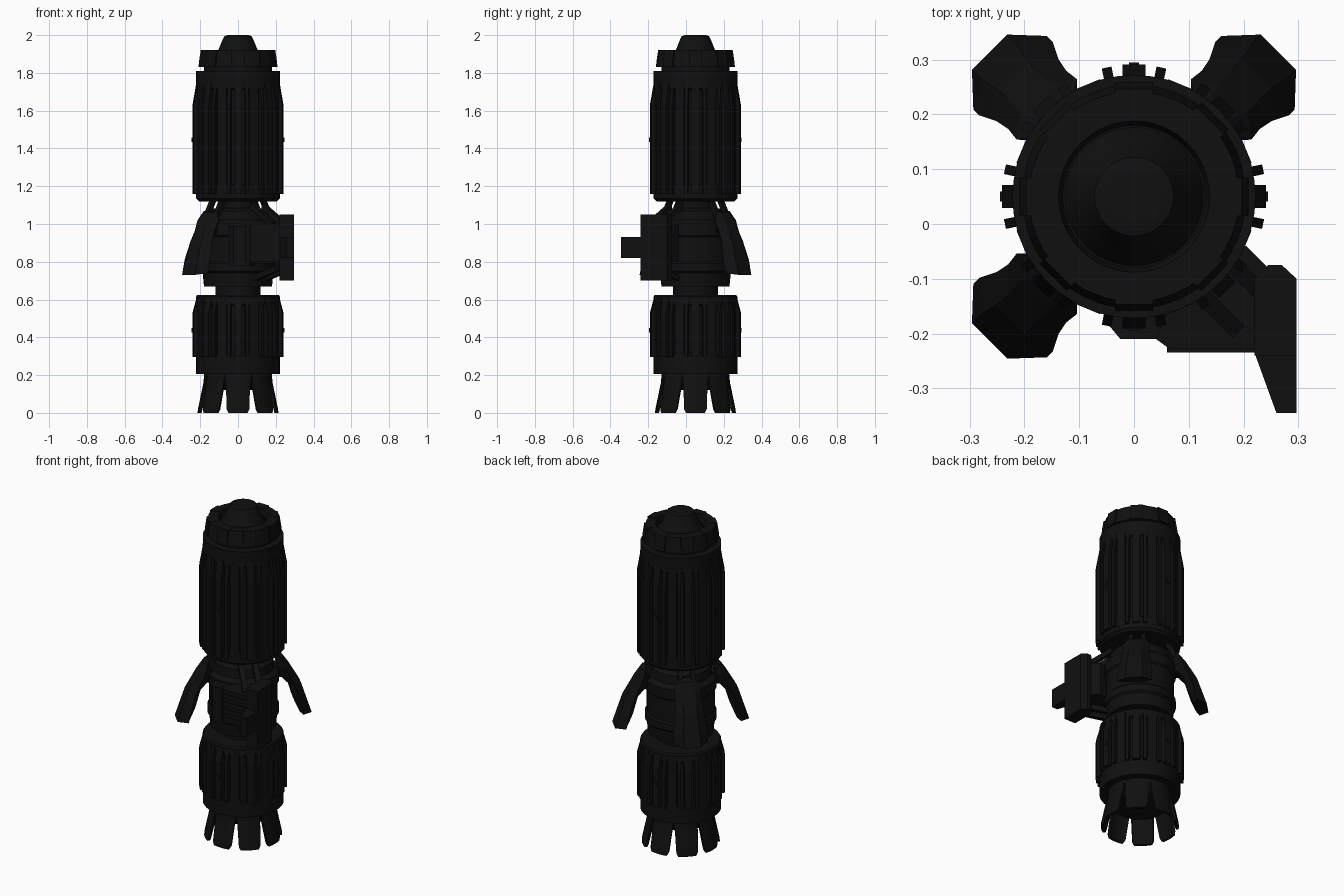
import bpy, bmesh, math
from mathutils import Matrix, Vector

if "Cube" in bpy.data.objects:
    bpy.data.objects.remove(bpy.data.objects["Cube"])

CY = 0.05  # the round body sits slightly behind the origin
black = bpy.data.materials.new("near_black")
black.diffuse_color = (0.005, 0.005, 0.005, 1)
black.use_nodes = True
black.node_tree.nodes["Principled BSDF"].inputs["Base Color"].default_value = black.diffuse_color


def finish(name, bm, smooth=False):
    bmesh.ops.recalc_face_normals(bm, faces=bm.faces)
    me = bpy.data.meshes.new(name)
    bm.to_mesh(me)
    bm.free()
    me.materials.append(black)
    ob = bpy.data.objects.new(name, me)
    bpy.context.collection.objects.link(ob)
    if smooth:
        bpy.ops.object.select_all(action='DESELECT')
        ob.select_set(True)
        bpy.context.view_layer.objects.active = ob
        bpy.ops.object.shade_smooth_by_angle(angle=math.radians(30))
    return ob


def lathe(name, profile, n=48):
    """Closed solid turned from (radius, z) pairs."""
    bm = bmesh.new()
    rings = []
    for r, z in profile:
        rings.append([bm.verts.new((r * math.cos(2 * math.pi * i / n),
                                    CY + r * math.sin(2 * math.pi * i / n), z))
                      for i in range(n)])
    for a, b in zip(rings, rings[1:]):
        for i in range(n):
            j = (i + 1) % n
            bm.faces.new((a[i], a[j], b[j], b[i]))
    bm.faces.new(rings[0])
    bm.faces.new(rings[-1])
    return finish(name, bm, True)


def loft(bm, sections, mat=Matrix()):
    """Skin between equal-length point loops and cap both ends."""
    rings = [[bm.verts.new(mat @ Vector(p)) for p in s] for s in sections]
    n = len(rings[0])
    for a, b in zip(rings, rings[1:]):
        for i in range(n):
            j = (i + 1) % n
            bm.faces.new((a[i], a[j], b[j], b[i]))
    bm.faces.new(rings[0])
    bm.faces.new(rings[-1])


def around(deg):
    """Local x is radial, local y is tangential."""
    return Matrix.Translation((0, CY, 0)) @ Matrix.Rotation(math.radians(deg), 4, 'Z')


def rib(bm, deg, half, r0, profile):
    """Radial bar with outer edge given by (radius, z) pairs."""
    loft(bm, [[(r0, -half, z), (r, -half, z), (r, half, z), (r0, half, z)]
              for r, z in profile], around(deg))


def prism(bm, pts, z0, z1):
    loft(bm, [[(x, y, z) for x, y in pts] for z in (z0, z1)])


# Turned body sections
lathe("upper_housing", [(0.10, 1.12), (0.205, 1.12), (0.222, 1.135), (0.222, 1.20),
                        (0.21, 1.21), (0.21, 1.71), (0.222, 1.72), (0.222, 1.81),
                        (0.17, 1.81)])
lathe("lower_housing", [(0.15, 0.205), (0.222, 0.205), (0.222, 0.31), (0.21, 0.32),
                        (0.21, 0.565), (0.222, 0.575), (0.222, 0.615), (0.215, 0.625),
                        (0.10, 0.625)])
lathe("middle_core", [(0.12, 0.62), (0.12, 0.67), (0.18, 0.67), (0.187, 0.74),
                      (0.197, 0.75), (0.197, 0.79), (0.187, 0.80), (0.187, 0.93),
                      (0.197, 0.94), (0.197, 1.00), (0.17, 1.02), (0.165, 1.07),
                      (0.15, 1.08), (0.10, 1.085), (0.10, 1.125)])
lathe("top_collar", [(0.18, 1.80), (0.18, 1.83), (0.205, 1.83), (0.20, 1.87),
                     (0.192, 1.92), (0.138, 1.92), (0.13, 1.89), (0.115, 1.89)])
lathe("nose_dome", [(0.132, 1.87), (0.125, 1.895), (0.102, 1.925), (0.082, 1.975),
                    (0.072, 1.995), (0.055, 2.0)])
lathe("nozzle_ring", [(0.12, 0.12), (0.15, 0.13), (0.172, 0.16), (0.178, 0.21)])

# Small square cover on the nose, kept within the overall height
bm = bmesh.new()
prism(bm, [(-0.042, CY - 0.042), (0.042, CY - 0.042), (0.042, CY + 0.042),
           (-0.042, CY + 0.042)], 1.99, 2.0005)
finish("nose_cover", bm)

# Lengthwise ribs: eight groups of three, with frame bars between them
for name, z0, z1, ztop in (("upper", 1.16, 1.63, 1.745), ("lower", 0.295, 0.53, 0.605)):
    ribs, frames, knobs = bmesh.new(), bmesh.new(), bmesh.new()
    edge = [(0.241, z0), (0.241, z1), (0.221, ztop)]
    for k in range(8):
        a = k * 45
        rib(ribs, a, 0.021, 0.19, edge)
        for s in (-12, 12):
            rib(ribs, a + s, 0.009, 0.19, edge)
        rib(frames, a + 22.5, 0.025, 0.19, [(0.222, z0), (0.222, ztop)])
        if k % 2 == 0:
            zc = (z0 + z1) / 2 + (0.05 if name == "upper" else 0.025)
            rib(knobs, a, 0.009, 0.22, [(0.245, zc - 0.012), (0.245, zc + 0.012)])
    finish(name + "_ribs", ribs)
    finish(name + "_frame_bars", frames)
    finish(name + "_rib_knobs", knobs)

# Collar blocks around the top
bm = bmesh.new()
for k in range(8):
    rib(bm, k * 45, 0.035, 0.15, [(0.209, 1.832), (0.205, 1.87), (0.197, 1.922)])
finish("collar_blocks", bm)

# Flared nozzle petals
bm = bmesh.new()
for k in range(8):
    sections = []
    for z, r, half in ((0.215, 0.178, 21.0), (0.16, 0.183, 20.5), (0.02, 0.212, 16.5),
                       (0.0, 0.214, 13.5)):
        angs = [math.radians(half * t) for t in (-1, -0.5, 0, 0.5, 1)]
        outer = [(r * math.cos(a), r * math.sin(a), z) for a in angs]
        q = r - 0.016
        inner = [(q * math.cos(a), q * math.sin(a), z) for a in reversed(angs)]
        sections.append(outer + inner)
    loft(bm, sections, around(k * 45))
finish("nozzle_petals", bm)

# Three bent fins: narrow outer face, wide edges, narrow inner face
stations = [  # outer radius, edge radius, inner radius, edge half width, z
    (0.222, 0.205, 0.18, 0.05, 1.06),
    (0.255, 0.225, 0.185, 0.078, 1.01),
    (0.290, 0.250, 0.20, 0.075, 0.95),
    (0.318, 0.275, 0.245, 0.080, 0.90),
    (0.350, 0.305, 0.275, 0.095, 0.80),
    (0.373, 0.320, 0.305, 0.095, 0.73)]
fins, struts = bmesh.new(), bmesh.new()
for deg in (45, 135, 225):
    loft(fins, [[(ro, -w * 0.48, z), (ro, w * 0.48, z), (re, w, z + 0.01),
                 (ri, w * 0.5, z + 0.01), (ri, -w * 0.5, z + 0.01), (re, -w, z + 0.01)]
                for ro, re, ri, w, z in stations], around(deg))
    # Paired struts to the upper housing and a brace to the core
    for y in (-0.035, 0.035):
        loft(struts, [[(r, y - 0.012, z), (r + 0.03, y - 0.012, z),
                       (r + 0.03, y + 0.012, z), (r, y + 0.012, z)]
                      for r, z in ((0.185, 1.04), (0.135, 1.13))], around(deg))
    rib(struts, deg, 0.035, 0.15, [(0.215, 0.95), (0.215, 1.02)])
finish("fins", fins)
finish("fin_struts", struts)

# Front right arm: upright plate, projecting handle, link block and braces
bm = bmesh.new()
prism(bm, [(0.22, -0.24), (0.297, -0.24), (0.297, -0.10), (0.27, -0.075),
           (0.245, -0.075), (0.22, -0.10)], 0.70, 1.05)
finish("arm_plate", bm)

bm = bmesh.new()
prism(bm, [(0.22, -0.235), (0.26, -0.345), (0.297, -0.345), (0.297, -0.235)], 0.82, 0.93)
finish("arm_handle", bm)

bm = bmesh.new()
prism(bm, [(0.10, -0.06), (0.04, -0.21), (0.065, -0.228), (0.225, -0.228),
           (0.245, -0.08), (0.205, -0.04)], 0.80, 1.00)
finish("arm_link", bm)

bm = bmesh.new()
for z in (0.815, 0.86, 0.905, 0.95):
    prism(bm, [(0.06, -0.235), (0.225, -0.235), (0.225, -0.22), (0.06, -0.22)], z, z + 0.025)
finish("arm_grille", bm)

bm = bmesh.new()
prism(bm, [(-0.05, -0.18), (-0.025, -0.21), (0.06, -0.21), (0.10, -0.10), (-0.05, -0.10)],
      0.78, 0.99)
finish("front_panel", bm)

bm = bmesh.new()
for half in (-0.04, 0.04):
    for (ra, za), (rb, zb) in (((0.14, 0.69), (0.34, 0.75)), ((0.15, 1.08), (0.31, 0.98))):
        loft(bm, [[(r, half - 0.015, z), (r, half + 0.015, z), (r, half + 0.015, z + 0.03),
                   (r, half - 0.015, z + 0.03)] for r, z in ((ra, za), (rb, zb))], around(-45))
finish("arm_braces", bm)
